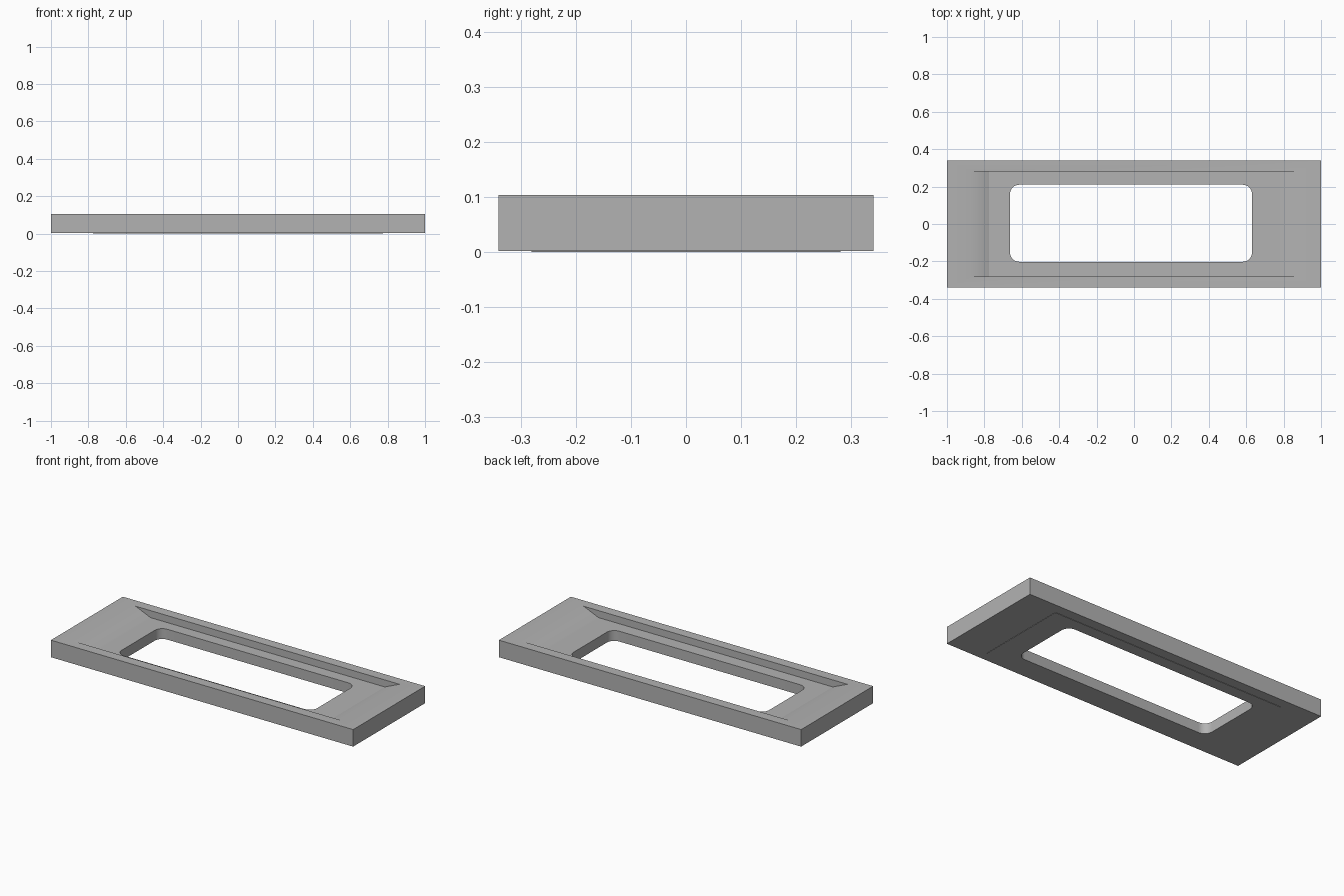
import bpy, bmesh, math

if "Cube" in bpy.data.objects:
    bpy.data.objects.remove(bpy.data.objects["Cube"], do_unlink=True)

grey = bpy.data.materials.new("plain grey")
grey.use_nodes = True
COLOUR = (0.45, 0.45, 0.45, 1)
grey.diffuse_color = COLOUR
grey.node_tree.nodes["Principled BSDF"].inputs["Base Color"].default_value = COLOUR


def rectangle(hx, hy):
    return [(-hx, -hy), (hx, -hy), (hx, hy), (-hx, hy)]


def rounded(hx, hy, r, cx, cy, steps=8):
    """Rounded rectangle, counter-clockwise from the front left corner."""
    points = []
    for i, (sx, sy) in enumerate([(-1, -1), (1, -1), (1, 1), (-1, 1)]):
        for k in range(steps + 1):
            a = math.pi * (1 + i / 2 + k / steps / 2)
            points.append((cx + sx * (hx - r) + r * math.cos(a),
                           cy + sy * (hy - r) + r * math.sin(a)))
    return points


def finish(name, bm):
    bmesh.ops.recalc_face_normals(bm, faces=bm.faces)
    mesh = bpy.data.meshes.new(name)
    bm.to_mesh(mesh)
    bm.free()
    mesh.materials.append(grey)
    ob = bpy.data.objects.new(name, mesh)
    bpy.context.collection.objects.link(ob)
    bpy.ops.object.select_all(action='DESELECT')
    ob.select_set(True)
    bpy.context.view_layer.objects.active = ob
    bpy.ops.object.shade_smooth_by_angle(angle=math.radians(30))
    return ob


FLOOR = 0.062
TOP = 0.104
BASE = 0.002

# Outer frame: closed ring of rectangles, with a ramp at each end of the recess
bm = bmesh.new()
loops = [(1, 0.34, BASE), (1, 0.34, TOP), (0.873, 0.28, TOP),
         (0.775, 0.28, FLOOR), (0.775, 0.28, BASE)]
rings = [[bm.verts.new((x, y, z)) for x, y in rectangle(hx, hy)]
         for hx, hy, z in loops]
for a, b in zip(rings, rings[1:] + rings[:1]):
    for i in range(4):
        j = (i + 1) % 4
        bm.faces.new((a[i], a[j], b[j], b[i]))
finish("outer_frame", bm)

# Sunken floor panel with a rounded window through it
bm = bmesh.new()
edges = []
for outline in (rectangle(0.775, 0.28), rounded(0.647, 0.206, 0.05, -0.016, 0.004)):
    verts = [bm.verts.new((x, y, 0)) for x, y in outline]
    edges += [bm.edges.new((v, verts[(i + 1) % len(verts)]))
              for i, v in enumerate(verts)]
bmesh.ops.triangle_fill(bm, edges=edges, use_beauty=True)
result = bmesh.ops.extrude_face_region(bm, geom=bm.faces[:], use_keep_orig=True)
for v in result["geom"]:
    if isinstance(v, bmesh.types.BMVert):
        v.co.z = FLOOR
finish("floor_panel", bm)
